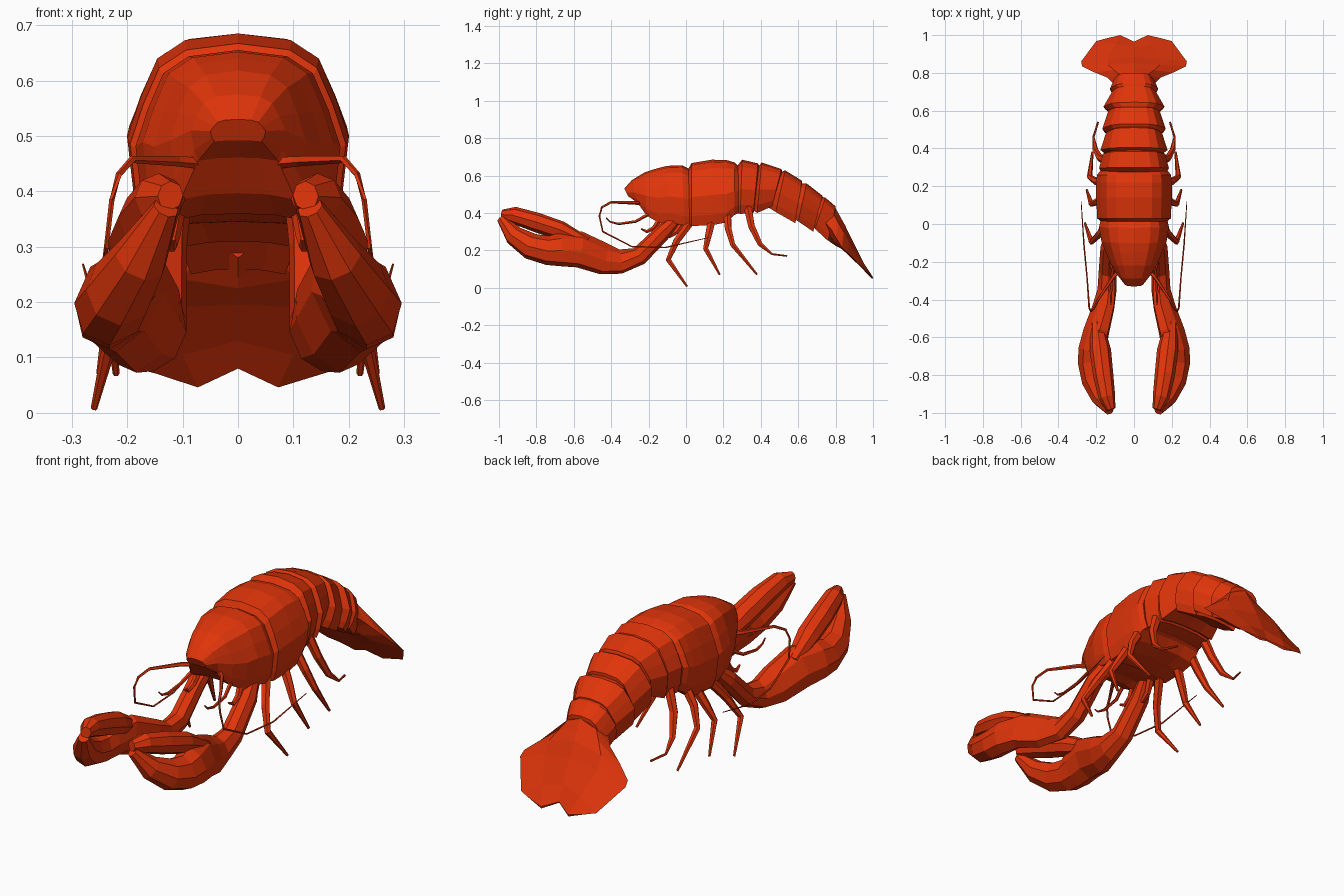
import bpy, bmesh, math
from mathutils import Vector

shell = bpy.data.materials.new("red_orange_shell")
shell.diffuse_color = (0.75, 0.035, 0.003, 1)


def loft(name, rings, mirror=False):
    """Skin a list of equal closed rings, capping both ends."""
    bm = bmesh.new()
    rows = [[bm.verts.new(p) for p in r] for r in rings]
    n = len(rows[0])
    for a, b in zip(rows, rows[1:]):
        for i in range(n):
            j = (i + 1) % n
            bm.faces.new((a[i], a[j], b[j], b[i]))
    bm.faces.new(rows[0])
    bm.faces.new(rows[-1])
    bmesh.ops.recalc_face_normals(bm, faces=bm.faces)
    me = bpy.data.meshes.new(name)
    bm.to_mesh(me)
    bm.free()
    me.materials.append(shell)
    ob = bpy.data.objects.new(name, me)
    bpy.context.collection.objects.link(ob)
    if mirror:
        ob.modifiers.new("mirror", 'MIRROR')
    return ob


# Shell cross-section: (share of half width, share of height)
SECTION = [(0, 1), (.48, .965), (.73, .87), (.88, .67), (1, .46), (.94, .16),
           (.85, 0), (.45, .04), (0, .05)]


def shell_ring(yt, zt, yb, zb, w):
    half = [(u * w, yb + (yt - yb) * v, zb + (zt - zb) * v) for u, v in SECTION]
    return half + [(-x, y, z) for x, y, z in half[-2:0:-1]]


def shell_part(name, *specs):
    return loft(name, [shell_ring(*s) for s in specs])


def limb(name, pts, up=(1, 0, 0), sides=6):
    """Tapered mirrored tube; each point is x, y, z, half width, half height."""
    up = Vector(up)
    pos = [Vector(p[:3]) for p in pts]
    rings = []
    for i, p in enumerate(pts):
        t = (pos[min(i + 1, len(pos) - 1)] - pos[max(i - 1, 0)]).normalized()
        s = t.cross(up).normalized()
        u = s.cross(t)
        rings.append([pos[i] + s * math.cos(a) * p[3] + u * math.sin(a) * p[-1]
                      for a in (2 * math.pi * (k + .5) / sides for k in range(sides))])
    return loft(name, rings, True)


# Head and carapace
shell_part("head",
           (-.33, .53, -.31, .49, .05), (-.29, .575, -.26, .455, .085),
           (-.22, .618, -.21, .385, .122), (-.15, .64, -.14, .345, .152),
           (-.10, .652, -.09, .35, .172), (-.02, .655, -.01, .333, .185),
           (.01, .64, .02, .33, .178), (.03, .63, .03, .33, .175))
shell_part("carapace",
           (.012, .635, .02, .33, .178), (.03, .667, .03, .33, .195),
           (.14, .685, .14, .335, .2), (.22, .682, .22, .35, .2),
           (.26, .67, .26, .39, .196), (.28, .65, .28, .40, .18))

# Overlapping tail segments, each narrowing backwards
shell_part("tail_segment_1", (.265, .64, .27, .40, .17), (.30, .685, .29, .395, .185),
           (.385, .665, .36, .40, .165), (.40, .635, .37, .42, .14))
shell_part("tail_segment_2", (.38, .64, .35, .42, .14), (.405, .67, .38, .40, .178),
           (.51, .635, .46, .435, .148), (.52, .605, .46, .44, .12))
shell_part("tail_segment_3", (.49, .61, .44, .43, .12), (.53, .628, .48, .405, .168),
           (.62, .572, .585, .345, .135), (.62, .545, .58, .37, .11))
shell_part("tail_segment_4", (.60, .555, .56, .38, .11), (.645, .558, .60, .355, .162),
           (.73, .492, .68, .30, .115), (.73, .47, .68, .33, .09))
shell_part("tail_segment_5", (.71, .49, .66, .34, .09), (.745, .482, .69, .315, .128),
           (.80, .435, .76, .25, .10), (.80, .42, .76, .27, .09))

# Tail fan: top y,z / bottom y,z / edge x,y,z / push of the lobe / lift of the top
fan = []
for yt, zt, yb, zb, w, ye, ze, m, h in (
        (.76, .45, .73, .28, .10, .735, .36, 0, .03),
        (.80, .425, .77, .245, .14, .775, .315, 0, .03),
        (.825, .38, .80, .225, .21, .803, .265, 0, .025),
        (.85, .335, .825, .215, .275, .835, .213, 0, .025),
        (.885, .262, .85, .195, .28, .86, .19, 0, .015),
        (.935, .155, .92, .13, .2, .968, .085, 0, .01),
        (.965, .085, .963, .08, .145, .983, .07, .026, .005)):
    half = [(0, yt, zt), (w / 2, (yt + ye) / 2 + m, (zt + ze) / 2 + h - m),
            (w, ye, ze), (w / 2, (yb + ye) / 2 + m - .003, (zb + ze) / 2 - .003 - m),
            (0, yb, zb)]
    fan.append(half + [(-x, y, z) for x, y, z in half[-2:0:-1]])
loft("tail_fan", fan)

# Claws: arm, palm and lower jaw in one sweep, upper jaw apart
LEAN = (-.4, 0, .9)
limb("claw_arm", [
    (.115, -.05, .37, .03, .03), (.135, -.12, .30, .042, .045),
    (.14, -.25, .17, .046, .052), (.143, -.35, .14, .047, .068),
    (.162, -.44, .155, .052, .092), (.20, -.57, .205, .062, .104),
    (.222, -.67, .205, .07, .094), (.226, -.74, .20, .068, .08),
    (.212, -.83, .222, .063, .072), (.175, -.92, .28, .05, .054),
    (.13, -.988, .37, .024, .025)], LEAN, 8)
limb("claw_upper_jaw", [
    (.195, -.53, .24, .035, .03), (.178, -.67, .305, .058, .05),
    (.163, -.80, .35, .054, .052), (.143, -.92, .388, .044, .046),
    (.122, -.982, .392, .024, .027)], LEAN, 8)

# Walking legs: hip, knee, shin and tip
LEGS = [((.13, .03, .36), (.18, -.05, .25), (.225, -.095, .15), (.26, .005, .008)),
        ((.14, .14, .37), (.19, .12, .28), (.225, .105, .21), (.25, .18, .07)),
        ((.14, .22, .42), (.20, .225, .32), (.235, .25, .23), (.22, .38, .07)),
        ((.14, .33, .43), (.18, .35, .33), (.205, .395, .235), (.215, .46, .18))]
for i, (a, b, c, d) in enumerate(LEGS):
    pts = [(*a, .024), (*b, .02), (*c, .015), (*d, .006)]
    if i == 3:
        pts.append((.19, .54, .17, .005))
    limb(f"walking_leg_{i + 1}", pts)

# Mouth limbs, tucked behind the claw arms
limb("mouth_limb", [(.11, -.13, .38, .018), (.118, -.17, .32, .014),
                    (.12, -.21, .30, .01), (.118, -.24, .315, .005)])
limb("small_front_leg", [(.11, -.01, .36, .02), (.125, -.05, .30, .016),
                         (.13, -.09, .275, .012), (.125, -.12, .28, .004)])

# Antennae sweeping forward and back, and the shorter feelers
limb("antenna", [
    (.05, -.22, .45, .012), (.11, -.28, .455, .01), (.19, -.40, .458, .007),
    (.215, -.45, .43, .006), (.228, -.463, .385, .005), (.237, -.445, .30, .005),
    (.248, -.29, .22, .004), (.265, -.11, .215, .004), (.28, .12, .268, .002)],
    (0.3, .2, 1), 5)
limb("feeler", [(.10, -.19, .40, .01), (.118, -.27, .355, .008),
                (.122, -.36, .342, .007), (.122, -.405, .353, .005),
                (.122, -.428, .375, .003)], (1, 0, 0), 5)
